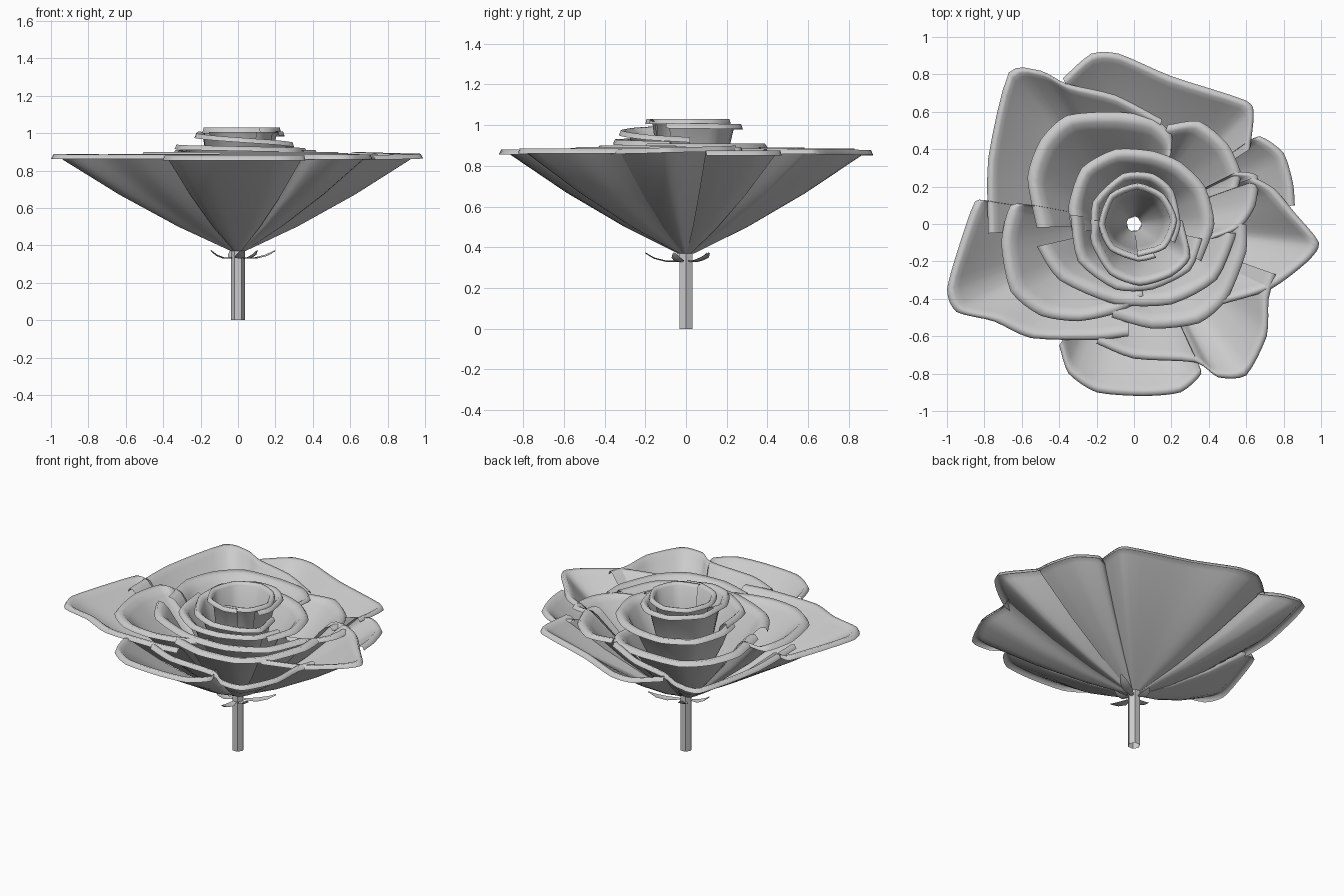
import bpy, bmesh, math
from mathutils import Vector

if "Cube" in bpy.data.objects:
    bpy.data.objects.remove(bpy.data.objects["Cube"])


def make_object(name, bm):
    me = bpy.data.meshes.new(name)
    bm.to_mesh(me)
    bm.free()
    for p in me.polygons:
        p.use_smooth = True
    ob = bpy.data.objects.new(name, me)
    bpy.context.collection.objects.link(ob)
    return ob


def loft(name, rows, closed=False):
    bm = bmesh.new()
    grid = [[bm.verts.new(p) for p in row] for row in rows]
    for a, b in zip(grid, grid[1:]):
        n = len(a)
        for i in range(n if closed else n - 1):
            j = (i + 1) % n
            bm.faces.new((a[i], a[j], b[j], b[i]))
    return make_object(name, bm)


def smooth_path(pts, steps=4):
    # slightly tightened curve through the rim points
    v = [Vector(p) for p in pts]
    v = [v[0]] + v + [v[-1]]
    out = []
    for i in range(1, len(v) - 2):
        a, b, c, d = v[i - 1:i + 3]
        for s in range(steps):
            t = s / steps
            curve = 0.5 * (2 * b + (c - a) * t + (2 * a - 5 * b + 4 * c - d) * t * t
                           + (3 * b - a - 3 * c + d) * t ** 3)
            out.append(curve.lerp(b.lerp(c, t), 0.35))
    return out + [v[-1]]


def petal(name, za, zb, lip, rim):
    # wall rising from the stem top, then a lip that rolls outward;
    # the rim height runs from za to zb along the petal
    path = smooth_path(rim)
    rows = [[] for _ in range(7)]
    for k, p in enumerate(path):
        z = za + (zb - za) * k / (len(path) - 1)
        r = p.length
        d = p / r
        w = min(lip, 0.35 * r)
        r0, z0, r1, z1 = 0.04, 0.37, r - w, z - 0.45 * w
        prof = [(r0, z0)]
        for t, bulge in ((0.3, 0.015), (0.65, 0.015), (1, 0)):
            prof.append((r0 + (r1 - r0) * t + bulge, z0 + (z1 - z0) * t - bulge))
        prof += [(r - 0.6 * w, z - 0.08 * w), (r - 0.2 * w, z), (r, z - 0.025)]
        for row, (pr, pz) in zip(rows, prof):
            row.append((d.x * pr, d.y * pr, pz))
    return loft(name, rows)


# outer petals
petal("outer_petal_back_left", .885, .885, 0.06,
      [(-.78, -.05), (-.78, .35), (-.67, .81), (-.5, .82), (-.36, .75), (-.1, .69), (.15, .56)])
petal("outer_petal_back", .875, .885, 0.06,
      [(-.38, .78), (-.23, .91), (-.08, .91), (.2, .79), (.6, .66), (.64, .58), (.62, .4)])
petal("outer_petal_right_small", .875, .875, 0.06,
      [(.55, .4), (.67, .47), (.8, .38), (.85, .22), (.86, .1)])
petal("outer_petal_right", .9, .88, 0.07,
      [(.64, .25), (.75, .19), (.86, .06), (.99, -.1), (.93, -.2), (.73, -.35), (.47, -.43)])
petal("outer_petal_front_right", .885, .885, 0.06,
      [(.76, -.27), (.72, -.4), (.71, -.6), (.6, -.81), (.45, -.82), (.33, -.74), (0, -.72), (-.2, -.64)])
petal("outer_petal_front", .88, .88, 0.06,
      [(.32, -.7), (.36, -.8), (.25, -.9), (.05, -.92), (-.2, -.9), (-.35, -.8), (-.4, -.65)])
petal("outer_petal_left", .885, .89, 0.07,
      [(-.03, -.6), (-.2, -.62), (-.55, -.61), (-.75, -.52), (-.95, -.47), (-1, -.35),
       (-.93, -.1), (-.85, .12), (-.77, .12)])

# middle petals
petal("middle_petal_back", .89, .89, 0.1,
      [(-.52, -.02), (-.57, .25), (-.5, .45), (-.36, .58), (-.1, .6), (.1, .57), (.2, .48), (.2, .38)])
petal("middle_petal_back_right", .885, .885, 0.08,
      [(.18, .53), (.35, .55), (.5, .43), (.57, .28), (.56, .2)])
petal("middle_petal_right", .89, .89, 0.08,
      [(.55, .28), (.66, .26), (.65, .1), (.57, -.02), (.42, -.08)])
petal("middle_petal_left", .89, .89, 0.09,
      [(-.53, .1), (-.66, .1), (-.71, -.1), (-.66, -.36), (-.5, -.49), (-.3, -.52), (-.1, -.48), (.05, -.4)])
petal("middle_petal_front_right", .89, .895, 0.09,
      [(-.12, -.5), (.1, -.56), (.35, -.53), (.5, -.4), (.6, -.15), (.6, 0)])
petal("middle_petal_front", .9, .9, 0.08,
      [(-.52, -.12), (-.4, -.3), (-.1, -.43), (.2, -.43), (.44, -.3), (.55, -.05)])

# inner petals
petal("inner_petal_back", .91, .91, 0.08,
      [(-.33, -.05), (-.35, .1), (-.28, .3), (-.1, .4), (.1, .39), (.25, .33), (.38, .2), (.43, 0), (.36, -.2)])
petal("inner_petal_front", .94, .92, 0.06,
      [(-.34, .05), (-.3, -.2), (-.1, -.35), (.1, -.35), (.3, -.25), (.37, -.08)])
petal("bud_petal_back", 1.0, 1.01, 0.045,
      [(-.23, -.08), (-.22, .12), (-.06, .27), (.1, .27), (.21, .18), (.25, 0), (.22, -.1)])
petal("bud_petal_front", .94, 1.01, 0.05,
      [(.26, .02), (.3, -.18), (.2, -.28), (.03, -.33), (-.13, -.27), (-.23, -.1), (-.22, .02)])
petal("bud_cup", 1.03, 1.03, 0.035,
      [(.02, -.18), (.17, -.13), (.23, .02), (.16, .16), (.02, .22), (-.13, .16), (-.19, 0),
       (-.13, -.14), (.02, -.2), (.12, -.18)])

# open hollow stem with six flat sides
ring = [(0.038 * math.cos(i * math.pi / 3), 0.038 * math.sin(i * math.pi / 3)) for i in range(6)]
stem = loft("stem", [[(x, y, z) for x, y in ring] for z in (0, 0.38)], closed=True)
for p in stem.data.polygons:
    p.use_smooth = False

# small sepals under the flower
for i, (deg, length) in enumerate([(30, 0.23), (110, 0.11), (195, 0.15), (275, 0.2), (330, 0.12)]):
    d = Vector((math.cos(math.radians(deg)), math.sin(math.radians(deg)), 0))
    s = Vector((-d.y, d.x, 0))
    rows = []
    for t, w, z in ((0, .012, .335), (.4, .03, .335), (.75, .025, .35), (1, .004, .375)):
        c = d * (0.035 + (length - 0.035) * t) + Vector((0, 0, z))
        rows.append([c - s * w, c - Vector((0, 0, .006)), c + s * w])
    loft("sepal_%d" % (i + 1), rows)
